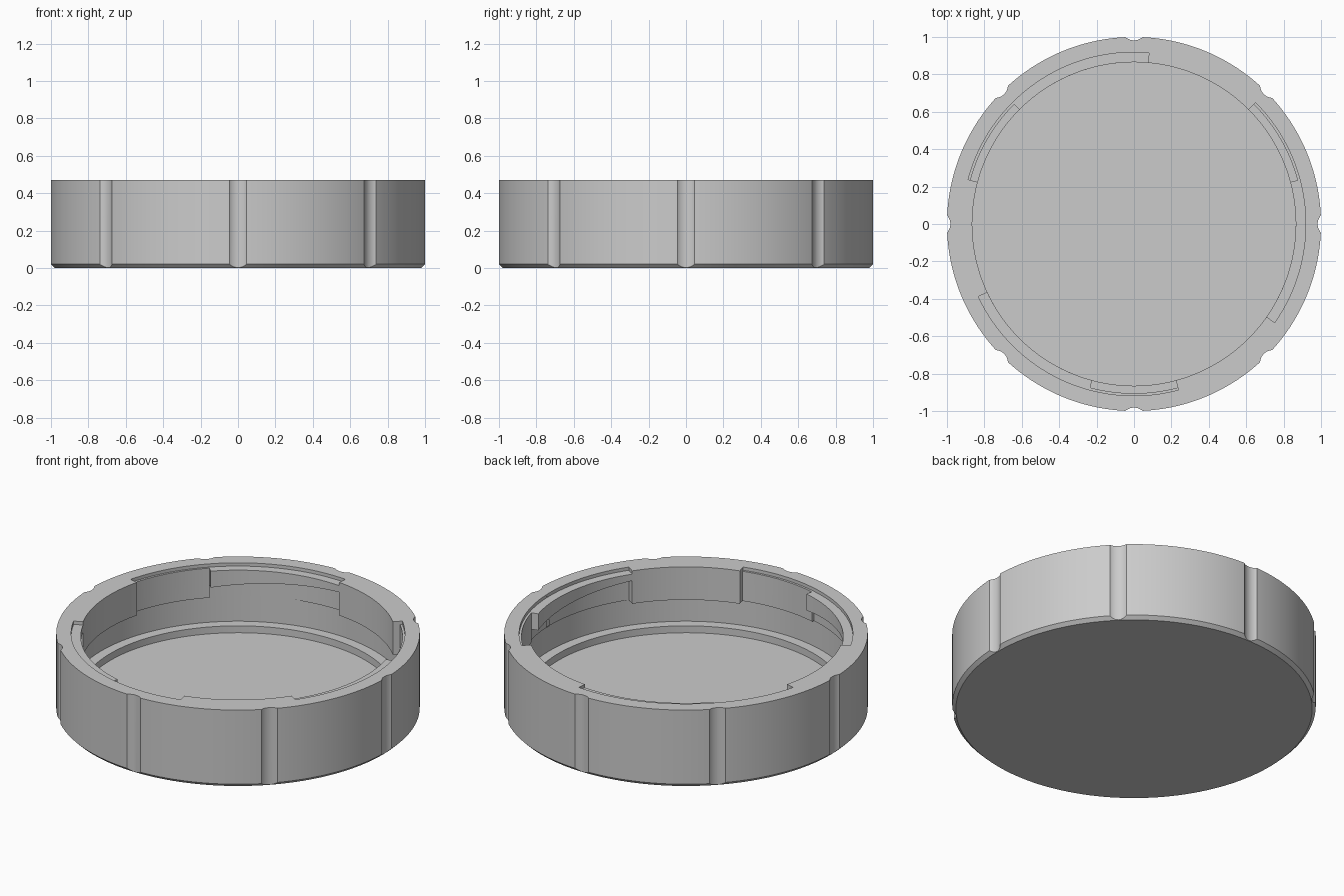
import bpy, bmesh, math
from math import sin, cos, radians

if "Cube" in bpy.data.objects:
    bpy.data.objects.remove(bpy.data.objects["Cube"])

plastic = bpy.data.materials.new("grey_plastic")
plastic.diffuse_color = (0.6, 0.6, 0.6, 1)
plastic.use_nodes = True
plastic.node_tree.nodes["Principled BSDF"].inputs["Base Color"].default_value = plastic.diffuse_color


def add_object(name, bm):
    bmesh.ops.remove_doubles(bm, verts=bm.verts, dist=1e-5)
    bmesh.ops.recalc_face_normals(bm, faces=bm.faces)
    mesh = bpy.data.meshes.new(name)
    bm.to_mesh(mesh)
    bm.free()
    mesh.materials.append(plastic)
    ob = bpy.data.objects.new(name, mesh)
    bpy.context.collection.objects.link(ob)
    return ob


def activate(ob):
    bpy.ops.object.select_all(action='DESELECT')
    ob.select_set(True)
    bpy.context.view_layer.objects.active = ob


def revolve(name, profile, steps=192):
    bm = bmesh.new()
    vs = [bm.verts.new((r, 0, z)) for r, z in profile]
    es = [bm.edges.new(p) for p in zip(vs, vs[1:])]
    bmesh.ops.spin(bm, geom=vs + es, cent=(0, 0, 0), axis=(0, 0, 1),
                   angle=2 * math.pi, steps=steps, use_merge=True)
    return add_object(name, bm)


def arc_block(bm, a0, a1, r0, r1, z0, z1, top, steps=30):
    """Curved block whose underside ramps from z0 to z1."""
    rings = []
    for i in range(steps + 1):
        t = i / steps
        a = radians(a0 + (a1 - a0) * t)
        low = z0 + (z1 - z0) * t
        rings.append([bm.verts.new((r * cos(a), r * sin(a), z))
                      for r, z in ((r0, low), (r1, low), (r1, top), (r0, top))])
    for p, q in zip(rings, rings[1:]):
        for k in range(4):
            n = (k + 1) % 4
            bm.faces.new((p[k], p[n], q[n], q[k]))
    bm.faces.new(rings[0])
    bm.faces.new(rings[-1][::-1])


def three_blocks(name, a0, a1, *dims):
    bm = bmesh.new()
    for turn in (0, 120, 240):
        arc_block(bm, a0 + turn, a1 + turn, *dims)
    return add_object(name, bm)


def cut(ob, cutter):
    cutter.hide_render = True
    mod = ob.modifiers.new("cut", 'BOOLEAN')
    mod.operation = 'DIFFERENCE'
    mod.solver = 'EXACT'
    mod.object = cutter
    activate(ob)
    bpy.ops.object.modifier_apply(modifier=mod.name)
    bpy.data.objects.remove(cutter)


# Cap body: chamfered base, rim lip, internal groove and sunken floor
cap = revolve("cap_body", [
    (0, 0), (0.98, 0), (1, 0.02), (1, 0.47), (0.865, 0.47), (0.865, 0.27),
    (0.925, 0.27), (0.925, 0.112), (0.865, 0.112), (0.865, 0.07), (0, 0.07)])

# Eight rounded grip notches around the outside
bm = bmesh.new()
for i in range(8):
    a = radians(45 * i)
    made = bmesh.ops.create_cone(bm, cap_ends=True, segments=64,
                                 radius1=0.07, radius2=0.07, depth=1)
    bmesh.ops.translate(bm, verts=made["verts"],
                        vec=(1.052 * cos(a), 1.052 * sin(a), 0.25))
cut(cap, add_object("notch_cutter", bm))

# Three locking slots, each with an open entry and a shallow rim recess
cut(cap, three_blocks("slot_cutter", 85, 135, 0.82, 0.918, 0.2, 0.2, 0.6))
cut(cap, three_blocks("entry_cutter", 134.5, 165, 0.82, 0.905, 0.2, 0.2, 0.6))
cut(cap, three_blocks("recess_cutter", 134.5, 165, 0.82, 0.918, 0.45, 0.45, 0.6))

# Ramped locking lugs bridging the slots
lugs = three_blocks("locking_lugs", 84.8, 135, 0.865, 0.93, 0.41, 0.35, 0.45)

for ob in (cap, lugs):
    activate(ob)
    bpy.ops.object.shade_smooth_by_angle(angle=radians(25))
